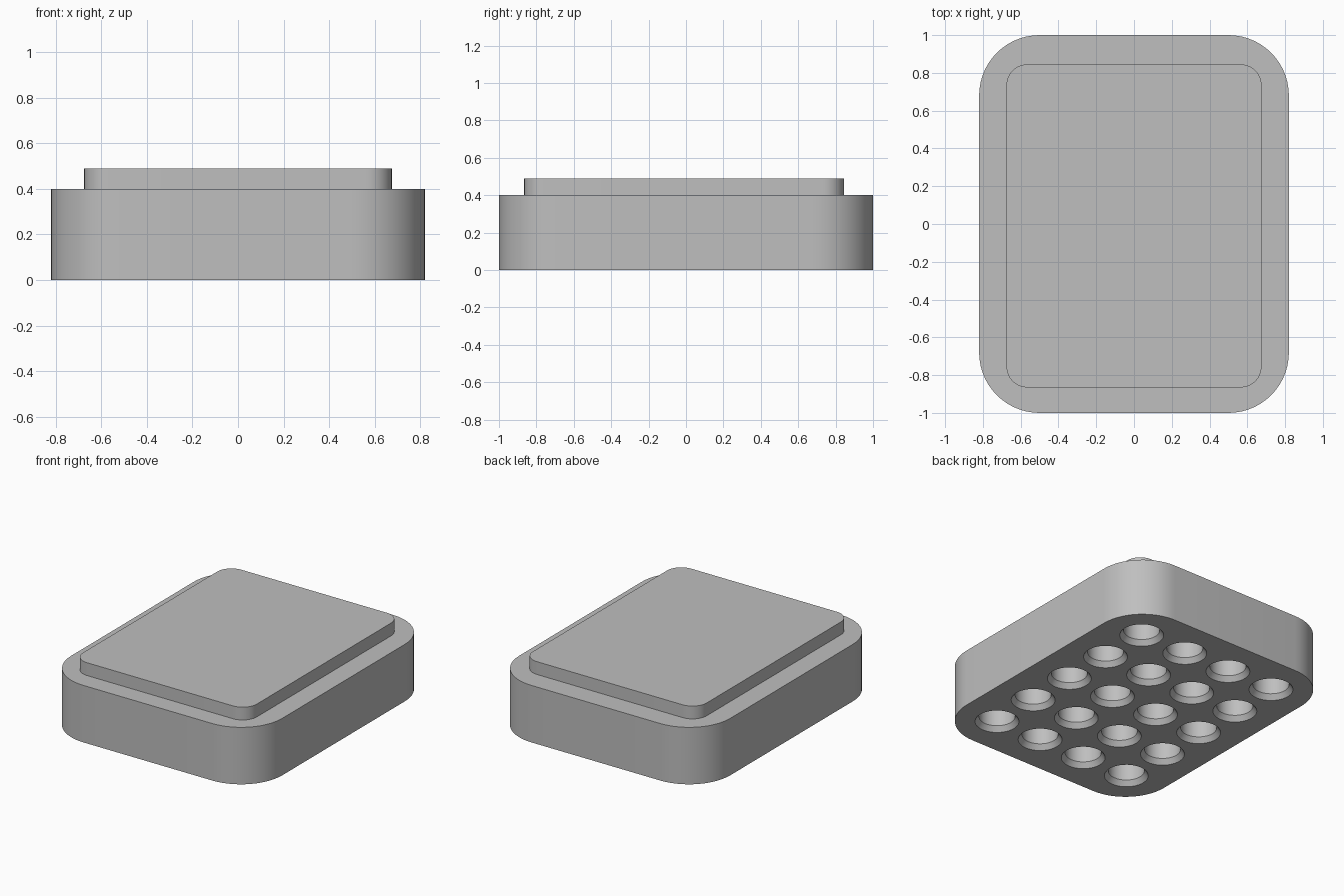
import bpy
import bmesh
from math import cos, sin, pi, radians

cube = bpy.data.objects.get("Cube")
if cube:
    bpy.data.objects.remove(cube, do_unlink=True)

grey = bpy.data.materials.new("plain grey")
grey.use_nodes = True
colour = (0.52, 0.52, 0.52, 1)
grey.diffuse_color = colour
grey.node_tree.nodes["Principled BSDF"].inputs["Base Color"].default_value = colour


def finish(bm, name):
    """Turn a bmesh into a named grey object."""
    bmesh.ops.recalc_face_normals(bm, faces=bm.faces)
    mesh = bpy.data.meshes.new(name)
    bm.to_mesh(mesh)
    bm.free()
    mesh.materials.append(grey)
    obj = bpy.data.objects.new(name, mesh)
    bpy.context.collection.objects.link(obj)
    return obj


def rounded_slab(name, half_x, half_y, radius, z0, z1, centre_y=0, steps=14):
    """Upright slab with rounded vertical corners."""
    bm = bmesh.new()
    verts = []
    for quarter, (sx, sy) in enumerate([(1, 1), (-1, 1), (-1, -1), (1, -1)]):
        for i in range(steps + 1):
            a = (quarter + i / steps) * pi / 2
            verts.append(bm.verts.new((sx * (half_x - radius) + radius * cos(a),
                                       centre_y + sy * (half_y - radius) + radius * sin(a), z0)))
    base = bm.faces.new(verts)
    top = bmesh.ops.extrude_face_region(bm, geom=[base], use_keep_orig=True)
    moved = [v for v in top["geom"] if isinstance(v, bmesh.types.BMVert)]
    bmesh.ops.translate(bm, verts=moved, vec=(0, 0, z1 - z0))
    return finish(bm, name)


def turned_plug(bm, x, y, profile, sides=40):
    """Closed round solid from (radius, height) pairs."""
    rings = [[bm.verts.new((x + r * cos(2 * pi * i / sides), y + r * sin(2 * pi * i / sides), z))
              for i in range(sides)] for r, z in profile]
    for low, high in zip(rings, rings[1:]):
        for i in range(sides):
            j = (i + 1) % sides
            bm.faces.new((low[i], low[j], high[j], high[i]))
    bm.faces.new(rings[0][::-1])
    bm.faces.new(rings[-1])


# Main block and raised top plate
body = rounded_slab("body", 0.82, 1.0, 0.32, 0, 0.4)
plate = rounded_slab("top_plate", 0.675, 0.855, 0.11, 0.4, 0.49, centre_y=-0.01)

# Grid of countersunk sockets in the underside
PITCH = 0.358
bm = bmesh.new()
for column in range(4):
    for row in range(5):
        turned_plug(bm, (column - 1.5) * PITCH, (row - 2) * PITCH,
                    [(0.17, -0.04), (0.14, 0), (0.115, 0.035), (0.115, 0.33)])
cutter = finish(bm, "socket_cutter")
cutter.hide_render = True

cut = body.modifiers.new("sockets", "BOOLEAN")
cut.operation = "DIFFERENCE"
cut.solver = "EXACT"
cut.object = cutter
bpy.context.view_layer.objects.active = body
bpy.ops.object.modifier_apply(modifier=cut.name)
bpy.data.objects.remove(cutter, do_unlink=True)

# Smooth round corners, crisp edges
for obj in (body, plate):
    bpy.ops.object.select_all(action="DESELECT")
    obj.select_set(True)
    bpy.context.view_layer.objects.active = obj
    bpy.ops.object.shade_smooth_by_angle(angle=radians(30))
